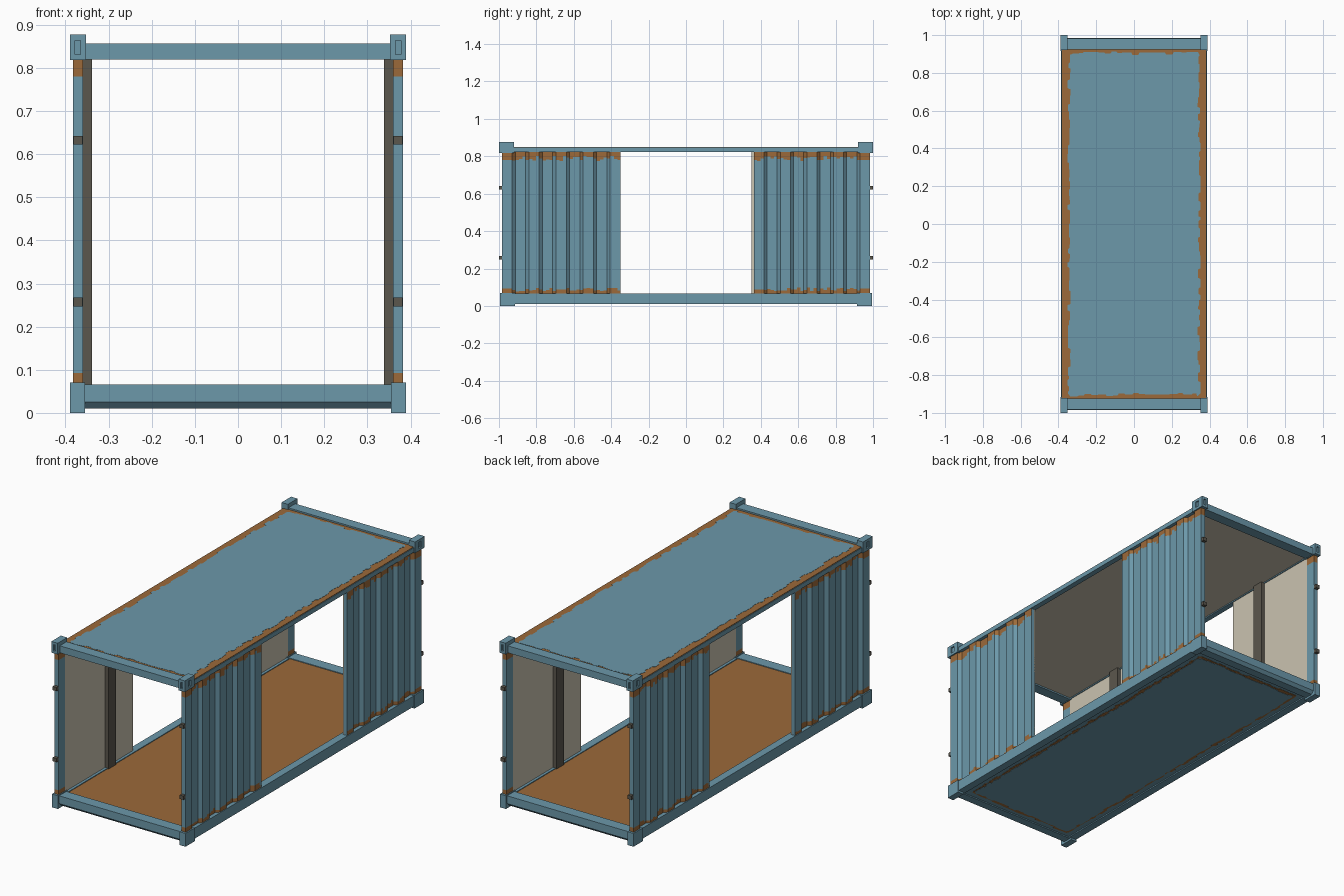
import bpy, bmesh, random
from mathutils import Vector

if "Cube" in bpy.data.objects:
    bpy.data.objects.remove(bpy.data.objects["Cube"])

random.seed(7)


def material(name, r, g, b):
    m = bpy.data.materials.new(name)
    m.diffuse_color = (r, g, b, 1)
    m.use_nodes = True
    m.node_tree.nodes["Principled BSDF"].inputs["Base Color"].default_value = m.diffuse_color
    return m


BLUE = material("faded blue paint", 0.150, 0.314, 0.402)
RUST = material("rust brown", 0.332, 0.144, 0.042)
CREAM = material("cream lining", 0.591, 0.546, 0.434)
DARK = material("dark grey brown", 0.105, 0.095, 0.075)


def make(name, bm, *mats):
    me = bpy.data.meshes.new(name)
    bm.to_mesh(me)
    bm.free()
    for m in mats:
        me.materials.append(m)
    ob = bpy.data.objects.new(name, me)
    bpy.context.collection.objects.link(ob)
    return ob


def box_bm(x0, x1, y0, y1, z0, z1):
    bm = bmesh.new()
    bmesh.ops.create_cube(bm, size=1)
    for v in bm.verts:
        v.co = Vector(((x0 + x1) / 2 + v.co.x * (x1 - x0),
                       (y0 + y1) / 2 + v.co.y * (y1 - y0),
                       (z0 + z1) / 2 + v.co.z * (z1 - z0)))
    return bm


def box(name, x0, x1, y0, y1, z0, z1, mat):
    xs, ys = sorted((x0, x1)), sorted((y0, y1))
    return make(name, box_bm(*xs, *ys, z0, z1), mat)


def ragged_plate(name, hx, hy, z, thick, jitter, mat):
    """Thin plate whose outline is a randomly chipped rectangle."""
    bm = bmesh.new()
    pts = []
    corners = [(-hx, -hy), (hx, -hy), (hx, hy), (-hx, hy)]
    for i, a in enumerate(corners):
        a, b = Vector(a), Vector(corners[(i + 1) % 4])
        d = (b - a).normalized()
        inward = Vector((-d.y, d.x))
        t, length = 0.015, (b - a).length - 0.015
        while t < length:
            depth = random.uniform(0, jitter)
            step = random.uniform(0.012, 0.045)
            for u in (t, min(t + step, length)):
                pts.append(a + d * u + inward * depth)
            t += step + 0.006
    face = bm.faces.new([bm.verts.new((p.x, p.y, z)) for p in pts])
    res = bmesh.ops.extrude_face_region(bm, geom=[face])
    for v in res["geom"]:
        if isinstance(v, bmesh.types.BMVert):
            v.co.z += thick
    bmesh.ops.recalc_face_normals(bm, faces=bm.faces)
    return make(name, bm, mat)


def corrugated_wall(name, y0, y1, s):
    """Trapezoid ribs from y0 to y1, each column rusted at top and bottom."""
    outer, inner, n = 0.382, 0.366, 4
    pitch = (y1 - y0) / n
    prof = []
    for k in range(n):
        for f, x in ((0, outer), (.12, inner), (.25, inner), (.38, inner),
                     (.5, inner), (.62, outer), (.75, outer), (.88, outer)):
            prof.append((x, y0 + pitch * (k + f)))
    prof.append((outer, y1))
    bm = bmesh.new()
    for (xa, ya), (xb, yb) in zip(prof, prof[1:]):
        lo, hi = random.uniform(.078, .098), random.uniform(.775, .802)
        for za, zb, mi in ((.06, lo, 1), (lo, hi, 0), (hi, .826, 1)):
            f = bm.faces.new([bm.verts.new((s * x, s * y, z)) for x, y, z in
                              ((xa, ya, za), (xb, yb, za), (xb, yb, zb), (xa, ya, zb))])
            f.normal_update()
            if f.normal.x * s < 0:
                f.normal_flip()
            f.material_index = mi
    return make(name, bm, BLUE, RUST)


def corner_fitting(name, sx, sy):
    """Top casting with a sunken slot on its two outer sides."""
    xs, ys = sorted((sx * .353, sx * .39)), sorted((sy * .92, sy * 1.0))
    bm = box_bm(*xs, *ys, .818, .877)
    bm.normal_update()
    sides = [f for f in bm.faces if f.normal.x * sx > .9 or f.normal.y * sy > .9]
    for f in sides:
        nrm, c = f.normal.copy(), f.calc_center_median()
        bmesh.ops.inset_individual(bm, faces=[f], thickness=.005)
        for v in f.verts:
            d = v.co - c
            half = Vector((.006, .011, .016))
            v.co = c + Vector([h * (1 if q > 1e-5 else -1 if q < -1e-5 else 0)
                               for q, h in zip(d, half)])
        res = bmesh.ops.extrude_discrete_faces(bm, faces=[f])["faces"][0]
        rim = [v for v in res.verts]
        bmesh.ops.translate(bm, verts=rim, vec=-nrm * .008)
    return make(name, bm, BLUE)


# corners: fittings, posts with rusty ends, hinges
for sx in (-1, 1):
    for sy in (-1, 1):
        corner_fitting("top_corner_fitting", sx, sy)
        box("bottom_corner_fitting", sx * .355, sx * .39, sy * .915, sy * .995, 0, .07, BLUE)
        for z0, z1, m in ((.07, .093, RUST), (.093, .78, BLUE), (.78, .82, RUST)):
            box("corner_post", sx * .359, sx * .383, sy * .93, sy * .983, z0, z1, m)
        for z in (.257, .632):
            box("hinge", sx * .36, sx * .382, sy * .98, sy * 1.0, z - .01, z + .01, DARK)
        # inner wall studs
        box("inner_stud", sx * .339, sx * .364, sy * .535, sy * .595, .06, .826, DARK)

# end beams; the bottom one is bevelled along its lower outer edge
for sy in (-1, 1):
    box("top_end_beam", -.355, .355, sy * .925, sy * .982, .82, .857, BLUE)
    bm = box_bm(-.356, .356, *sorted((sy * .925, sy * .985)), .01, .066)
    edge = [e for e in bm.edges if all(v.co.z < .02 and abs(v.co.y) > .95 for v in e.verts)]
    bmesh.ops.bevel(bm, geom=edge, offset=.015, segments=1, affect='EDGES')
    make("bottom_end_beam", bm, BLUE)

# side rails
for sx in (-1, 1):
    box("top_side_rail", sx * .355, sx * .384, -.93, .93, .822, .846, BLUE)
    box("bottom_side_rail", sx * .345, sx * .386, -.92, .92, .01, .066, BLUE)

# side walls: ribs outside, flat lining inside, jamb at the opening
for s in (-1, 1):
    for name, a, b in (("front", -.93, -.35), ("back", .93, .363)):
        corrugated_wall("corrugated_wall_" + name, a, b, s)
        box("wall_lining", s * .359, s * .3645, s * a, s * b, .06, .826, CREAM)
        d = .006 if a < 0 else -.006
        box("opening_jamb", s * .36, s * .382, s * (b - d), s * b, .06, .826, BLUE)

# roof with chipped paint, and lined ceiling
box("roof_rusty_sheet", -.381, .381, -.93, .93, .844, .849, RUST)
ragged_plate("roof_paint", .353, .912, .8488, .0012, .018, BLUE)
box("ceiling_lining", -.357, .357, -.928, .928, .828, .843, CREAM)

# floor, and underside with a ragged rust ring
box("floor", -.346, .346, -.926, .926, .045, .062, RUST)
box("underside_sheet", -.346, .346, -.926, .926, .016, .044, BLUE)
ragged_plate("underside_rust", .325, .905, .0148, .0014, .012, RUST)
ragged_plate("underside_paint", .312, .892, .0136, .0014, .012, BLUE)
